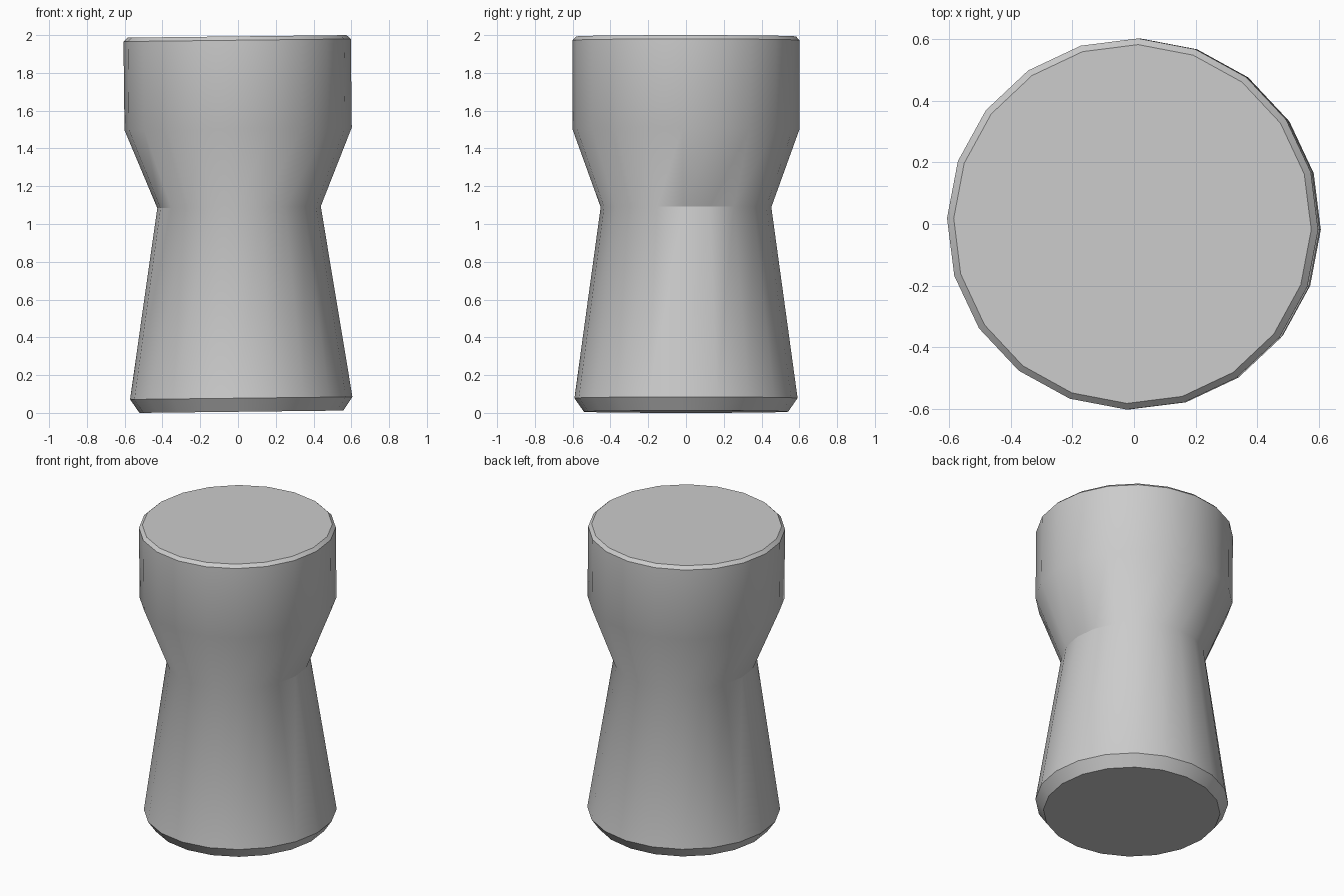
import bpy, bmesh, math

if "Cube" in bpy.data.objects:
    bpy.data.objects.remove(bpy.data.objects["Cube"])

SIDES = 20
# Profile rings: (radius x, radius y, height)
RINGS = [
    (0.540, 0.541, 0.0062),   # underside
    (0.589, 0.591, 0.078),    # bottom chamfer
    (0.433, 0.452, 1.089),    # waist
    (0.602, 0.602, 1.504),    # seat flare
    (0.602, 0.602, 1.973),    # seat wall
    (0.580, 0.582, 1.9933),   # top chamfer
]

# Hourglass stool body: stacked 20-sided rings, capped at both ends
bm = bmesh.new()
loops = []
for rx, ry, z in RINGS:
    angles = [math.tau * i / SIDES - math.radians(1.8) for i in range(SIDES)]
    loops.append([bm.verts.new((rx * math.cos(a), ry * math.sin(a), z)) for a in angles])
for low, high in zip(loops, loops[1:]):
    for i in range(SIDES):
        j = (i + 1) % SIDES
        bm.faces.new((low[i], low[j], high[j], high[i]))
bm.faces.new(loops[0][::-1])
bm.faces.new(loops[-1])

mesh = bpy.data.meshes.new("stool_body")
bm.to_mesh(mesh)
bm.free()
stool = bpy.data.objects.new("stool_body", mesh)
bpy.context.collection.objects.link(stool)

# Slight sideways lean of the whole piece
stool.location.x = 0.018
stool.rotation_euler.y = -0.0115

# Smooth walls, crisp chamfers and waist
bpy.context.view_layer.objects.active = stool
stool.select_set(True)
bpy.ops.object.shade_smooth_by_angle(angle=math.radians(30))
